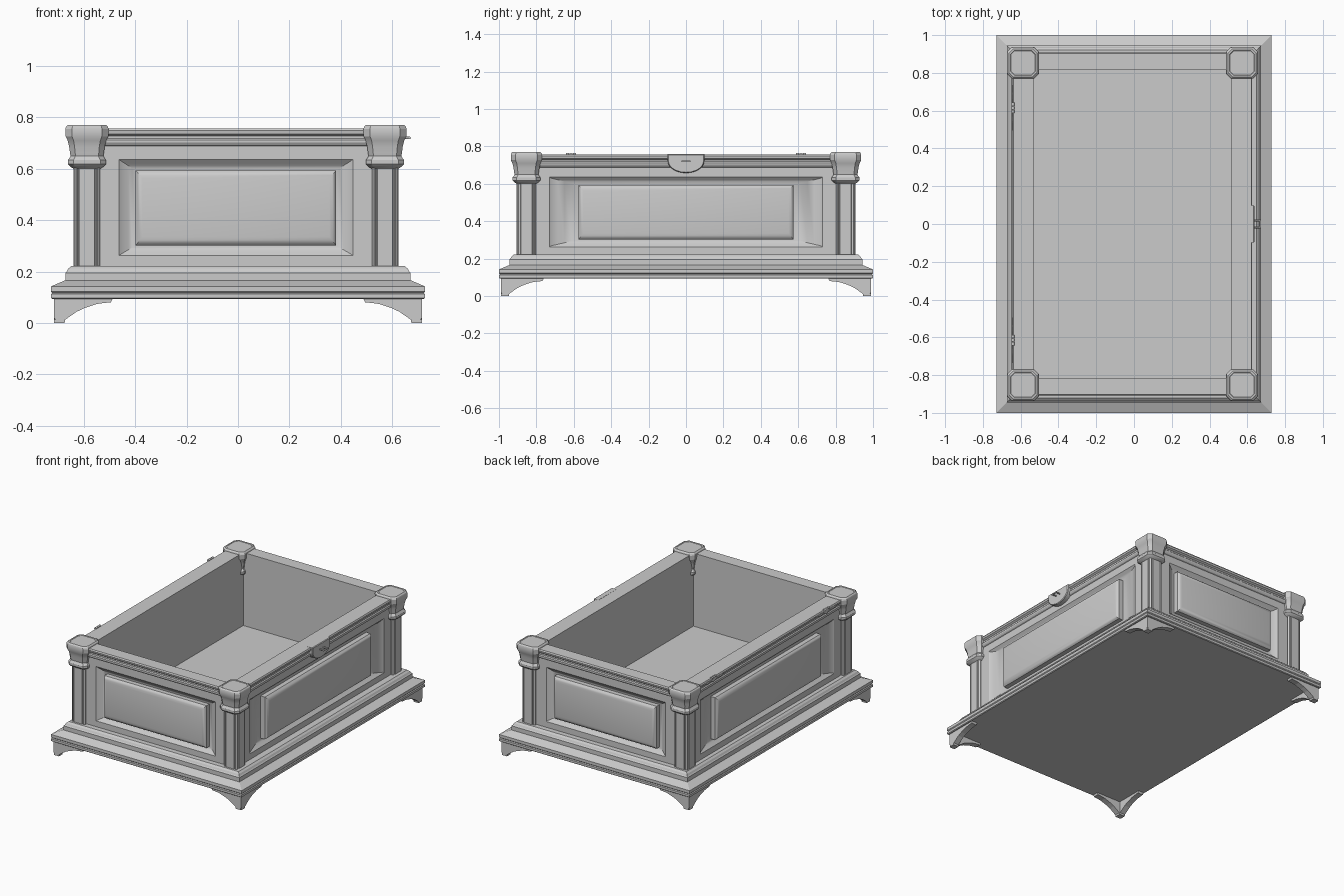
import bpy, bmesh, math
from mathutils import Vector

if "Cube" in bpy.data.objects:
    bpy.data.objects.remove(bpy.data.objects["Cube"])

SX = -0.008           # the box sits slightly behind the plinth centre
HX, HY = 0.612, 0.885  # outer faces of the side frames


def finish(name, bm, smooth=None):
    bmesh.ops.recalc_face_normals(bm, faces=bm.faces)
    me = bpy.data.meshes.new(name)
    bm.to_mesh(me)
    bm.free()
    ob = bpy.data.objects.new(name, me)
    bpy.context.collection.objects.link(ob)
    if smooth:
        bpy.ops.object.select_all(action='DESELECT')
        ob.select_set(True)
        bpy.context.view_layer.objects.active = ob
        bpy.ops.object.shade_smooth_by_angle(angle=math.radians(smooth))
    return ob


def loft(name, loops, smooth=None):
    """Skin a stack of equal-length loops and cap both ends."""
    bm = bmesh.new()
    rings = [[bm.verts.new(p) for p in loop] for loop in loops]
    n = len(rings[0])
    for a, b in zip(rings, rings[1:]):
        for i in range(n):
            j = (i + 1) % n
            bm.faces.new((a[i], a[j], b[j], b[i]))
    bm.faces.new(rings[0])
    bm.faces.new(rings[-1])
    return finish(name, bm, smooth)


def rect(hx, hy, z, cx=0.0):
    return [(cx + a * hx, b * hy, z) for a, b in ((-1, -1), (1, -1), (1, 1), (-1, 1))]


def octo(h, c, z, cx, cy):
    k = h - c
    pts = [(h, -k), (h, k), (k, h), (-k, h), (-h, k), (-h, -k), (-k, -h), (k, -h)]
    return [(cx + x, cy + y, z) for x, y in pts]


# stepped plinth: (inset, z)
plinth = [(.005, .093), (0, .097), (0, .112), (.005, .117), (0, .122), (0, .142),
          (.056, .166), (.056, .195), (.062, .201), (.068, .212), (.08, .222)]
loft("plinth", [rect(.728 - d, 1 - d, z) for d, z in plinth])

# open box lining with moulded rim: (offset from frame face, z)
rim = [(-.06, .24), (-.06, .66), (0, .66), (0, .688), (.008, .692), (.014, .702), (.014, .712),
       (.008, .718), (.008, .728), (.02, .736), (.022, .748), (.017, .757),
       (-.088, .757), (-.088, .253)]
body = [rect(HX + d, HY + d, z, SX) for d, z in rim[:-2]]
body += [rect(.522, .815, z, SX) for d, z in rim[-2:]]
loft("box_rim_and_lining", body)


# framed side with sloped recess and raised field
def side(name, half, opening, field, place):
    z0, z1 = .2, .69
    steps = [(half, z0, z1, -.06), (half, z0, z1, 0), (opening, .262, .637, 0),
             (opening - .008, .268, .63, -.006)]
    gap = opening - field
    for t, d in ((.25, -.014), (.5, -.021), (.75, -.026), (1, -.028)):
        steps.append((opening - .008 - (gap - .008) * t,
                      .268 + .034 * t, .63 - .036 * t, d))
    steps += [(field, .302, .594, .004), (field - .006, .309, .587, .012),
              (field - .015, .322, .575, .018), (field - .026, .336, .562, .021)]
    loft(name, [[place(u, z, d) for u, z in ((-w, a), (w, a), (w, b), (-w, b))]
                for w, a, b, d in steps], 30)


for s, end in ((-1, "front"), (1, "back")):
    side(end + "_panel", .6, .455, .39, lambda u, z, d: (SX + u, s * (HY + d), z))
for s, end in ((-1, "left"), (1, "right")):
    side(end + "_panel", .875, .73, .575, lambda u, z, d: (SX + s * (HX + d), u, z))

# corner columns with grooved shafts and flared capitals
quarter = [(.053, -.030), (.053, .030), (.046, .032), (.046, .036), (.051, .038),
           (.051, .042), (.042, .051), (.038, .051), (.036, .046), (.032, .046)]
section = []
for k in range(4):
    c, s = math.cos(k * math.pi / 2), math.sin(k * math.pi / 2)
    section += [(x * c - y * s, x * s + y * c) for x, y in quarter]
capital = [(.052, .018, .6), (.066, .02, .609), (.074, .022, .618), (.074, .022, .634),
           (.067, .02, .644), (.064, .02, .65), (.066, .02, .662), (.069, .021, .685),
           (.075, .023, .71), (.083, .025, .726), (.084, .025, .755), (.081, .025, .764),
           (.074, .023, .771), (.066, .021, .771), (.064, .02, .769)]
for sx in (-1, 1):
    for sy in (-1, 1):
        tag = ("front" if sy < 0 else "back") + ("_left" if sx < 0 else "_right")
        cx, cy = SX + sx * .58, sy * .853
        loft(tag + "_column_shaft",
             [[(cx + x, cy + y, z) for x, y in section] for z in (.21, .612)])
        loft(tag + "_capital", [octo(h, c, z, cx, cy) for h, c, z in capital], 25)

# bracket feet: two curved wings meeting at each corner
wing = [(0, .096), (0, .02), (.006, .014), (.004, 0), (.042, 0), (.044, .012), (.065, .027),
        (.09, .044), (.12, .058), (.165, .073), (.19, .077), (.222, .08), (.23, .096)]
for sx in (-1, 1):
    for sy in (-1, 1):
        tag = ("front" if sy < 0 else "back") + ("_left" if sx < 0 else "_right")
        loft(tag + "_foot_wing_x",
             [[(sx * (.717 - u), sy * (.989 - t), z) for u, z in wing] for t in (0, .04)])
        loft(tag + "_foot_wing_y",
             [[(sx * (.717 - t), sy * (.989 - u), z) for u, z in wing] for t in (0, .04)])

# rounded latch plate with a small catch
arc = [math.pi * i / 20 for i in range(21)]
plate = [(.098 * math.cos(a), .722 - .064 * math.sin(a)) for a in arc]
plate = [(.098, .758)] + plate + [(-.098, .758)]
inner = [(y * .95, .708 + (z - .708) * .93) for y, z in plate]
loft("latch_plate", [[(.60, y, z) for y, z in plate], [(.633, y, z) for y, z in plate],
                     [(.638, y, z) for y, z in inner]])


def bar(name, axis, start, end, r, sides=10):
    loops = []
    for p in (start, end):
        ring = []
        for i in range(sides):
            a = 2 * math.pi * i / sides
            u, v = r * math.cos(a), r * math.sin(a)
            off = (0, u, v) if axis == 'X' else (u, 0, v)
            ring.append(Vector(p) + Vector(off))
        loops.append(ring)
    loft(name, loops, 40)


bar("latch_staple_front", 'X', (.63, -.018, .72), (.67, -.018, .72), .005)
bar("latch_staple_back", 'X', (.63, .018, .72), (.67, .018, .72), .005)
bar("latch_staple_bar", 'Y', (.668, -.024, .72), (.668, .024, .72), .005)

# two hinges on the left rim: knuckles and a tapered leaf
leaf = [(-.12, .742), (-.07, .734), (-.03, .738), (0, .728), (.03, .738), (.07, .734),
        (.12, .742), (.07, .75), (.03, .747), (0, .756), (-.03, .747), (-.07, .75)]
for s, end in ((-1, "front"), (1, "back")):
    y0 = s * .615
    loft(end + "_hinge_leaf",
         [[(x, y0 + u, z) for u, z in leaf] for x in (-.636, -.645)])
    for k in (-1, 0, 1):
        yk = y0 + k * .019
        bar(f"{end}_hinge_knuckle_{k + 2}", 'Y', (-.641, yk - .008, .758),
            (-.641, yk + .008, .758), .008)
